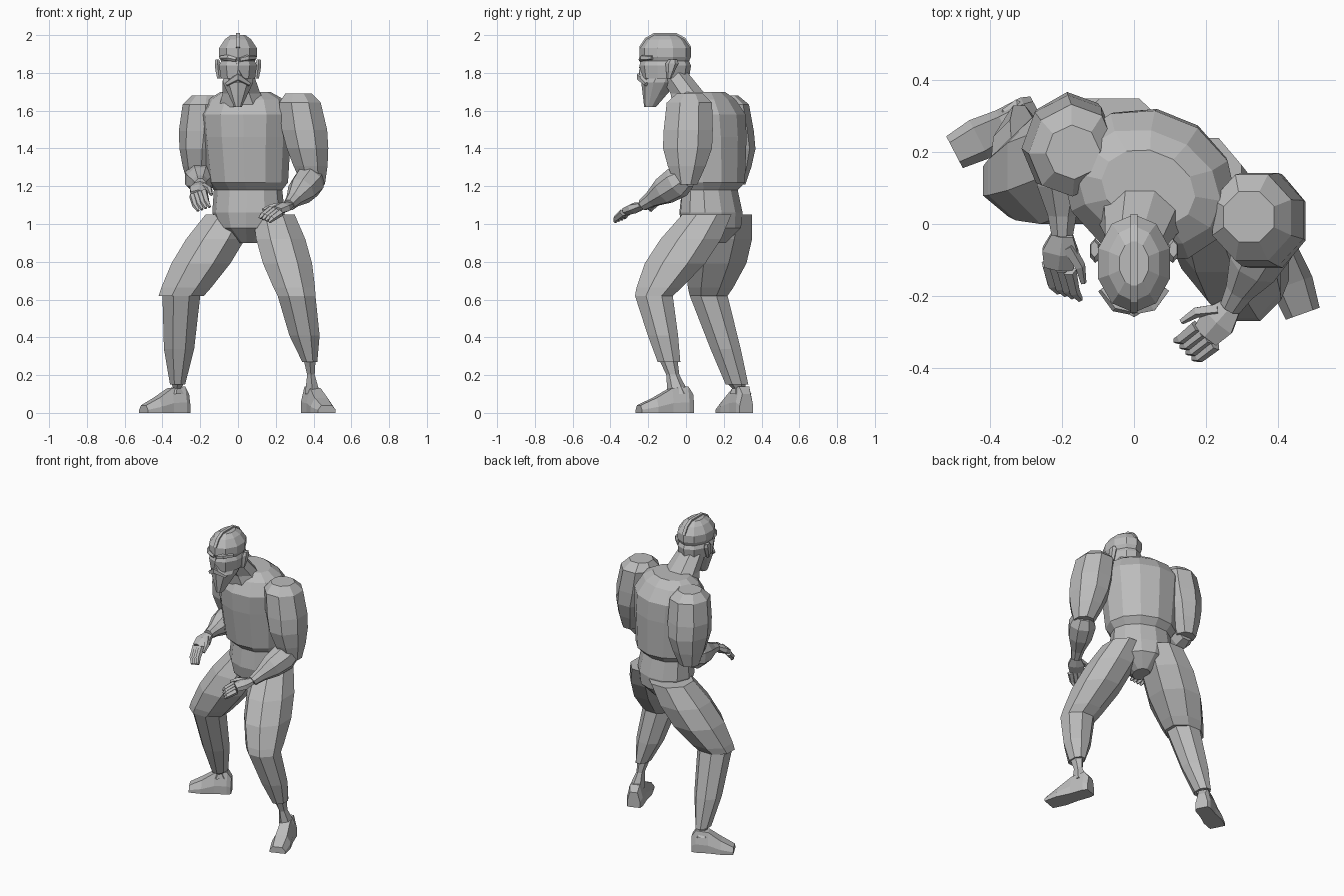
import bpy, bmesh
from math import cos, sin, pi, radians
from mathutils import Vector

cube = bpy.data.objects.get("Cube")
if cube:
    bpy.data.objects.remove(cube, do_unlink=True)

grey = bpy.data.materials.new("clay_grey")
grey.use_nodes = True
grey.diffuse_color = (0.5, 0.5, 0.5, 1)
grey.node_tree.nodes["Principled BSDF"].inputs["Base Color"].default_value = grey.diffuse_color

UP = Vector((0, 0, 1))


def skin(name, loops):
    """Bridge a list of equal vertex loops and cap both ends."""
    bm = bmesh.new()
    rings = [[bm.verts.new(point) for point in loop] for loop in loops]
    count = len(rings[0])
    for low, high in zip(rings, rings[1:]):
        for i in range(count):
            j = (i + 1) % count
            bm.faces.new((low[i], low[j], high[j], high[i]))
    bm.faces.new(reversed(rings[0]))
    bm.faces.new(rings[-1])
    bmesh.ops.recalc_face_normals(bm, faces=bm.faces)
    mesh = bpy.data.meshes.new(name)
    bm.to_mesh(mesh)
    bm.free()
    mesh.materials.append(grey)
    bpy.context.collection.objects.link(bpy.data.objects.new(name, mesh))


def ring(center, u, v, sides):
    """Polygon around a centre that fills the two half-axes."""
    fit = 1 / cos(pi / sides)
    angles = [2 * pi * (i + 0.5) / sides for i in range(sides)]
    return [center + (u * cos(angle) + v * sin(angle)) * fit for angle in angles]


def limb(name, start, end, profile, sides=8, yaw=0, girth=1):
    """Level sections between two joints: fraction, half width, half depth."""
    start, end, turn = Vector(start), Vector(end), radians(yaw)
    across = Vector((cos(turn), sin(turn), 0)) * girth
    back = Vector((-sin(turn), cos(turn), 0))
    skin(name, [ring(start.lerp(end, t), across * width, back * depth, sides)
                for t, width, depth in profile])


def tube(name, points, radii, sides=5, flat=1):
    """Sweep a polygon along a path, square to its direction."""
    points = [Vector(point) for point in points]
    last = len(points) - 1
    loops = []
    for i, (point, radius) in enumerate(zip(points, radii)):
        along = (points[min(i + 1, last)] - points[max(i - 1, 0)]).normalized()
        across = along.cross(UP).normalized()
        loops.append(ring(point, across * radius, across.cross(along) * radius * flat, sides))
    skin(name, loops)


def foot(side, heel, toe):
    """Wedge-shaped shoe made of upright sections from heel to toe."""
    heel, toe = Vector(heel), Vector(toe)
    across = (toe - heel).normalized().cross(UP)
    loops = []
    for t, width, height in ((0, .04, .1), (.1, .05, .14), (.4, .05, .13), (.7, .06, .08), (1, .05, .04)):
        center, edge, top = heel.lerp(toe, t), across * width, UP * height
        loops.append([center - edge, center + edge, center + edge + top * .4,
                      center + edge * .6 + top, center - edge * .6 + top,
                      center - edge + top * .4])
    skin(f"{side}_foot", loops)


def leg(side, hip, knee, ankle, heel, toe, girth):
    """Thigh, calf, thin ankle and shoe."""
    hip, knee, ankle, heel, toe = map(Vector, (hip, knee, ankle, heel, toe))
    limb(f"{side}_thigh", hip, knee, THIGH, girth=girth)
    limb(f"{side}_calf", knee, ankle, CALF)
    limb(f"{side}_ankle", ankle, heel.lerp(toe, .25) + UP * .1, ANKLE, sides=6)
    foot(side, heel, toe)


def hand(side, wrist, knuckles, tips, across):
    """Flat palm, four curled fingers and a thumb."""
    wrist, knuckles, tips, across = map(Vector, (wrist, knuckles, tips, across))
    palm = [wrist, wrist.lerp(knuckles, .5), knuckles]
    tube(f"{side}_palm", palm, (.03, .05, .04), sides=6, flat=.5)
    for i in range(4):
        shift = across * (i / 3 - .5)
        bend = knuckles.lerp(tips, .5) + (knuckles - wrist) * .2
        tube(f"{side}_finger_{i + 1}", [p + shift for p in (knuckles, bend, tips)], FINGER)
    root = wrist.lerp(knuckles, .3) - across * .3
    tip = knuckles.lerp(tips, .3) - across
    tube(f"{side}_thumb", [root, root.lerp(tip, .5) - across * .2, tip], FINGER)


def arm(side, shoulder, elbow, wrist, yaw):
    """Heavy upper arm and tapering forearm."""
    elbow, wrist = Vector(elbow), Vector(wrist)
    limb(f"{side}_upper_arm", shoulder, elbow - UP * .04, UPPER_ARM, yaw=yaw)
    path = [elbow.lerp(wrist, t) for t in (0, .2, .5, .8, 1)]
    tube(f"{side}_forearm", path, (.06, .08, .07, .04, .03), sides=8)


# Muscle profiles shared by both sides
THIGH = ((0, .11, .13), (.3, .13, .16), (.6, .13, .16), (.9, .11, .12), (1, .1, .1))
CALF = ((0, .1, .1), (.3, .09, .09), (.6, .08, .08), (1, .04, .06))
ANKLE = ((0, .03, .04), (.4, .02, .03), (1, .04, .05))
UPPER_ARM = ((0, .07, .07), (.1, .11, .12), (.4, .12, .13), (.6, .11, .13), (.8, .09, .1), (1, .06, .06))
FINGER = (.016, .013, .007)

# Torso, turned towards its right
limb("torso", (.06, .14, .9), (.04, .1, 1.7), (
    (0, .05, .07), (.1, .16, .15), (.2, .19, .16), (.35, .18, .14), (.4, .21, .18),
    (.7, .23, .2), (.85, .24, .2), (.95, .2, .15), (1, .13, .1)), sides=12, yaw=-22)
limb("neck", (.03, .06, 1.62), (0, -.07, 1.8), ((0, .13, .13), (.4, .1, .09), (1, .08, .08)))

# Head: pointed beard, recessed mouth, domed skull
HEAD = Vector((0, -.11, 1.77))
SKULL = ((0, .09, .12), (.3, .1, .13), (.4, .09, .12), (.5, .1, .13), (.7, .1, .13), (.9, .07, .1), (1, .04, .06))
limb("beard", (0, -.19, 1.62), (0, -.13, 1.78),
     ((0, .02, .03), (.4, .05, .06), (.8, .08, .09), (1, .08, .08)), sides=10)
limb("skull", HEAD, HEAD + UP * .23, SKULL, sides=10)
tube("nose", [(0, -.23, 1.86), (0, -.25, 1.82), (0, -.23, 1.79)], (.01, .02, .02))
tube("moustache", [(-.06, -.21, 1.74), (0, -.24, 1.78), (.06, -.21, 1.74)], (.01, .02, .01))

# Hair ridge follows the skull from brow to nape
crown = SKULL[-3:]
front = [HEAD + Vector((0, -depth, t * .23)) for t, width, depth in crown]
rear = [HEAD + Vector((0, depth, t * .23)) for t, width, depth in reversed(crown)]
tube("hair_ridge", front + rear, [.01] * len(front + rear), sides=4)

# Ears and brows, mirrored
for side, s in (("left", 1), ("right", -1)):
    limb(f"{side}_ear", (s * .1, -.09, 1.77), (s * .11, -.07, 1.87),
         ((0, .01, .01), (.4, .015, .02), (.8, .015, .03), (1, .01, .02)), sides=6)
    tube(f"{side}_brow", [(s * .01, -.24, 1.87), (s * .05, -.23, 1.88), (s * .09, -.18, 1.88)],
         (.01, .013, .01))

# Legs in a wide stance
leg("left", hip=(.19, .11, 1.05), knee=(.31, -.17, .62), ankle=(.38, -.09, .27),
    heel=(.37, .03, 0), toe=(.47, -.25, 0), girth=1)
leg("right", hip=(-.04, .22, 1.05), knee=(-.3, .12, .62), ankle=(-.32, .27, .15),
    heel=(-.27, .32, 0), toe=(-.5, .2, 0), girth=1.2)

# Arms reaching forward
arm("left", shoulder=(.32, .02, 1.69), elbow=(.4, 0, 1.25), wrist=(.27, -.23, 1.1), yaw=0)
hand("left", wrist=(.27, -.23, 1.1), knuckles=(.2, -.31, 1.07), tips=(.14, -.35, 1.02),
     across=(.05, -.05, -.02))
arm("right", shoulder=(-.17, .2, 1.68), elbow=(-.2, .25, 1.25), wrist=(-.2, -.03, 1.21), yaw=-20)
hand("right", wrist=(-.2, -.03, 1.21), knuckles=(-.21, -.12, 1.16), tips=(-.18, -.2, 1.08),
     across=(-.06, .02, -.02))
